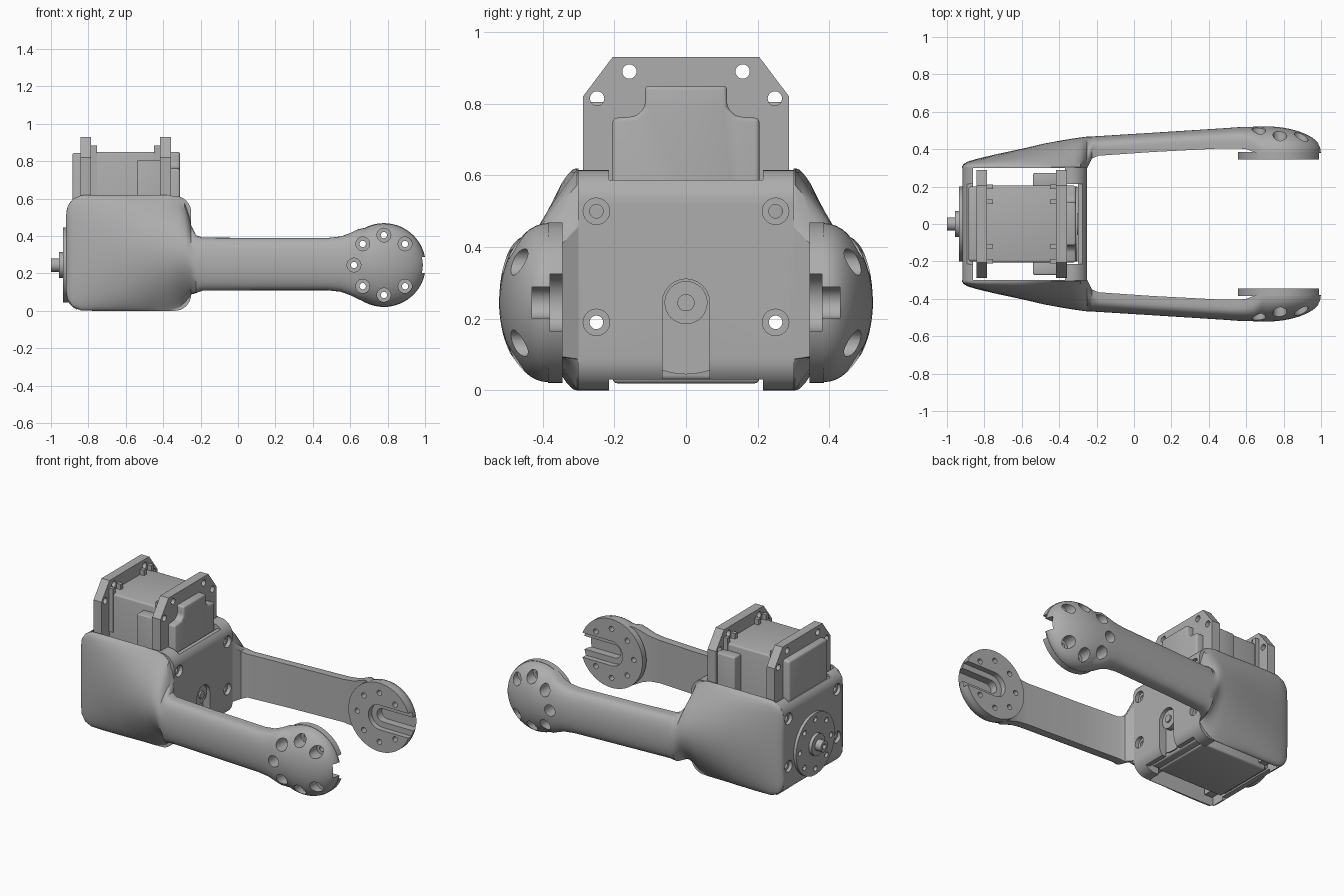
import bpy, bmesh
from math import sin, cos, pi, radians, sqrt
from mathutils import Vector

cube = bpy.data.objects.get("Cube")
if cube:
    bpy.data.objects.remove(cube, do_unlink=True)

GREY = (0.42, 0.42, 0.42, 1)
mat = bpy.data.materials.new("plain_grey")
mat.use_nodes = True
mat.diffuse_color = GREY
mat.node_tree.nodes["Principled BSDF"].inputs["Base Color"].default_value = GREY
AXIS_Z = 0.245   # height of the shared pivot axis
TIP_X = 0.78     # centre of the finger pads


def finish(name, bm):
    bmesh.ops.recalc_face_normals(bm, faces=bm.faces)
    me = bpy.data.meshes.new(name)
    bm.to_mesh(me)
    bm.free()
    me.materials.append(mat)
    ob = bpy.data.objects.new(name, me)
    bpy.context.collection.objects.link(ob)
    return ob


def activate(ob):
    for o in bpy.context.selected_objects:
        o.select_set(False)
    ob.select_set(True)
    bpy.context.view_layer.objects.active = ob


def smooth(ob, angle=35):
    activate(ob)
    bpy.ops.object.shade_smooth_by_angle(angle=radians(angle))


def loft(name, rings):
    bm = bmesh.new()
    loops = [[bm.verts.new(p) for p in ring] for ring in rings]
    n = len(loops[0])
    for a, b in zip(loops, loops[1:]):
        for i in range(n):
            j = (i + 1) % n
            bm.faces.new((a[i], a[j], b[j], b[i]))
    bm.faces.new(loops[0])
    bm.faces.new(loops[-1])
    return finish(name, bm)


def prism(name, pts, axis, lo, hi):
    """Extrude a 2D outline along x (points are y,z) or y (points are x,z)."""
    place = (lambda p, d: (d, *p)) if axis == "x" else (lambda p, d: (p[0], d, p[1]))
    return loft(name, [[place(p, d) for p in pts] for d in (lo, hi)])


def cyl(name, axis, centre, r, lo, hi, n=32):
    pts = [(centre[0] + r * cos(2 * pi * i / n), centre[1] + r * sin(2 * pi * i / n)) for i in range(n)]
    return prism(name, pts, axis, lo, hi)


def box(name, x, y, z, bevel=0):
    ob = prism(name, [(x[0], z[0]), (x[1], z[0]), (x[1], z[1]), (x[0], z[1])], "y", *y)
    if bevel:
        round_edges(ob, bevel)
    return ob


def round_edges(ob, width):
    mod = ob.modifiers.new("bevel", "BEVEL")
    mod.width, mod.segments, mod.limit_method = width, 3, "ANGLE"
    activate(ob)
    bpy.ops.object.modifier_apply(modifier=mod.name)


def combine(ob, others, op="DIFFERENCE"):
    for other in others:
        mod = ob.modifiers.new("bool", "BOOLEAN")
        mod.operation, mod.object, mod.solver = op, other, "EXACT"
        activate(ob)
        bpy.ops.object.modifier_apply(modifier=mod.name)
        bpy.data.objects.remove(other, do_unlink=True)


def mirror_y(ob, name):
    bm = bmesh.new()
    bm.from_mesh(ob.data)
    for v in bm.verts:
        v.co.y *= -1
    return finish(name, bm)


# Arm: side shell, slim bar and domed tip in one loft along x
def section(x, zc, h, yin, yout, p, rim):
    ring = [(x, yin, zc - h), (x, yin, zc + h)]
    for i in range(25):
        a = pi * i / 24
        ring.append((x, yin + rim + (yout - yin - rim) * max(0, sin(a)) ** p, zc + h * cos(a)))
    return ring


shell = [(-.92, .2, .306, .5), (-.91, .25, .322, .5), (-.885, .287, .335, .6), (-.84, .308, .348, .7),
         (-.75, .31, .37, .9), (-.6, .31, .402, 1.2), (-.48, .31, .43, 1.8), (-.37, .31, .45, 2.4),
         (-.32, .295, .458, 2.6), (-.285, .265, .463, 2.4), (-.262, .22, .466, 1.8), (-.25, .185, .467, 1.3)]
rings = [section(x, .31 if h > .26 else .31 - (.26 - h) * .5 * (x > -.5), h, .3, yo, p, .004)
         for x, h, yo, p in shell]
rings += [section(x, .25, h, yi, yo, .7, .03) for x, h, yi, yo in
          [(-.225, .155, .35, .468), (-.19, .142, .365, .47), (.1, .14, .385, .488), (.48, .14, .405, .512),
           (.55, .148, .405, .517), (.6, .166, .4, .52), (.64, .186, .385, .521)]]
for i in range(15):
    t = -.45 + 1.93 * i / 14
    x = TIP_X + .222 * sin(t)
    yo = .385 + .137 * sqrt(1 - (max(0, x - .7) / .305) ** 2)
    rings.append(section(x, AXIS_Z, .222 * cos(t), .37, yo, 1, .015))
arm = loft("left_arm", rings)
combine(arm, [cyl("pad", "y", (TIP_X, AXIS_Z), .224, .345, .385, 64)], "UNION")

# Keyed slot and ring of countersunk screw holes in the pad
cutters = []
for half, depth in ((.08, .38), (.043, .43)):
    pts = [(1.1, AXIS_Z + half), (1.1, AXIS_Z - half)]
    pts += [(TIP_X - half * sin(a), AXIS_Z - half * cos(a)) for a in [pi * i / 12 for i in range(13)]]
    cutters.append(prism("slot", pts, "y", .3, depth))
for i in range(1, 8):
    c = (TIP_X + .16 * cos(i * pi / 4), AXIS_Z + .16 * sin(i * pi / 4))
    cutters += [cyl("bore", "y", c, .037, .41, .6, 24), cyl("hole", "y", c, .017, .3, .5, 16)]
combine(arm, cutters)
smooth(arm)
smooth(mirror_y(arm, "right_arm"))


# Cradle: two rounded end plates joined to the side shells
def rounded_rect(x0, x1, z0, z1, r):
    pts = []
    for cx, cz, a0 in ((x1 - r, z1 - r, 0), (x0 + r, z1 - r, 1), (x0 + r, z0 + r, 2), (x1 - r, z0 + r, 3)):
        pts += [(cx + r * cos((a0 + i / 8) * pi / 2), cz + r * sin((a0 + i / 8) * pi / 2)) for i in range(9)]
    return pts


SCREWS = [(s * .25, z) for s in (-1, 1) for z in (.19, .5)]
cradle = prism("cradle_plates", rounded_rect(-.917, -.25, 0, .615, .09), "y", -.302, .302)
arch = [(-.066, -.1), (.066, -.1)] + [(.066 * cos(pi * i / 12), AXIS_Z + .066 * sin(pi * i / 12)) for i in range(13)]
cutters = [box("inside", (-.86, -.37), (-.4, .4), (-.1, .8)),
           box("inside_end", (-.5, -.3), (-.215, .215), (-.1, .8)),
           box("top_step", (-1.1, 0), (-.215, .215), (.587, .8)),
           box("bottom_step", (-1.1, 0), (-.215, .215), (-.1, .03)),
           prism("arch", arch, "x", -.4, -.1)]
for c in SCREWS:
    cutters += [cyl("hole", "x", c, .019, -1.1, 0, 20),
                cyl("bore", "x", c, .037, -.275, 0, 24), cyl("bore", "x", c, .037, -1.1, -.895, 24)]
combine(cradle, cutters)
smooth(cradle)

# Motor case with end caps
parts = [box("motor_body", (-.84, -.36), (-.205, .205), (.02, .85), .012),
         box("motor_front_cap", (-.886, -.8), (-.2, .2), (.04, .845), .015)]
cap = [(-.205, .03), (.205, .03), (.205, .76), (.14, .765), (.115, .79), (.115, .85),
       (-.115, .85), (-.115, .79), (-.14, .765), (-.205, .76)]
rear = prism("motor_rear_cap", cap, "x", -.4, -.31)
round_edges(rear, .012)
parts.append(rear)

# Mounting flanges with chamfered corners, screw holes and gussets
outline = [(-.288, .05), (.288, .05), (.288, .82), (.205, .93), (-.205, .93), (-.288, .82)]
holes = SCREWS + [(s * y, z) for s in (-1, 1) for y, z in ((.248, .815), (.158, .89))]
for name, x0, x1, side in (("front", -.842, -.785, 1), ("rear", -.418, -.358, -1)):
    flange = prism(name + "_flange", outline, "x", x0, x1)
    combine(flange, [cyl("hole", "x", c, .02, -1, 0, 20) for c in holes])
    parts.append(flange)
    edge = x1 if side > 0 else x0
    for y in (-.2, -.12, .12, .2):
        tip = edge + side * .03
        parts.append(box(name + "_gusset", (min(edge, tip), max(edge, tip)), (y - .012, y + .012), (.6, .885)))

# Cable sockets on both sides of the case
for s in (-1, 1):
    ys = sorted((s * .2, s * .272))
    parts.append(box("cable_socket", (-.54, -.4), ys, (.3, .805), .008))

# Output horn and rear idler boss
horn = cyl("horn_disc", "x", (0, AXIS_Z), .2, -.936, -.9, 64)
combine(horn, [cyl("hole", "x", (.16 * cos(i * pi / 4), AXIS_Z + .16 * sin(i * pi / 4)), .017, -1, -.91, 16)
               for i in range(8)])
parts += [horn, cyl("horn_hub", "x", (0, AXIS_Z), .07, -.957, -.92)]
shaft = cyl("horn_shaft", "x", (0, AXIS_Z), .036, -1, -.94)
combine(shaft, [cyl("hole", "x", (0, AXIS_Z), .016, -1.1, -.97, 20)])
parts += [shaft, cyl("idler_disc", "x", (0, AXIS_Z), .2, -.32, -.302, 48),
          cyl("idler_boss", "x", (0, AXIS_Z), .06, -.32, -.268),
          cyl("idler_screw", "x", (0, AXIS_Z), .024, -.3, -.258, 20)]
for ob in parts:
    smooth(ob)
